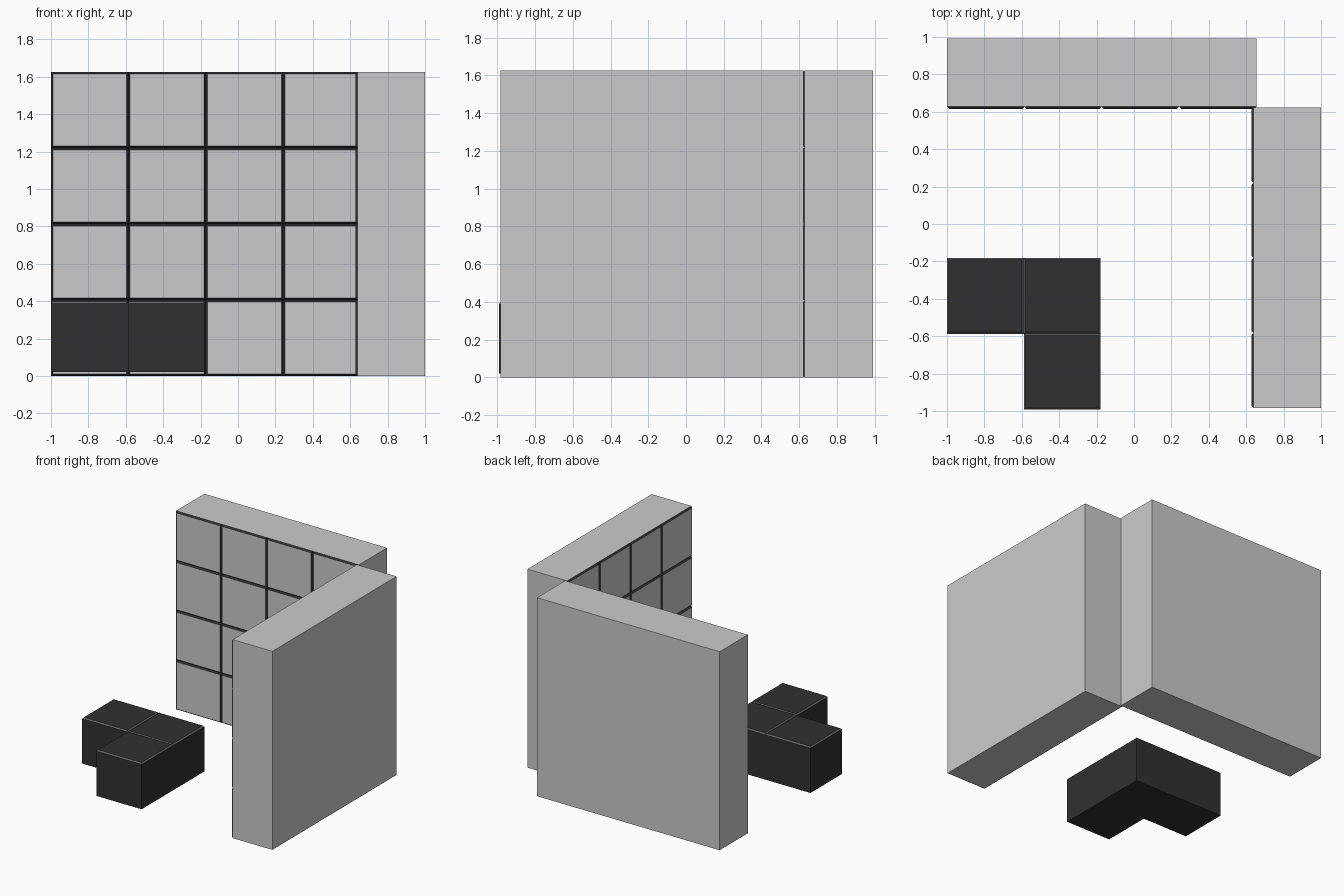
import bpy, bmesh
from mathutils import Vector

if "Cube" in bpy.data.objects:
    bpy.data.objects.remove(bpy.data.objects["Cube"])


def material(name, v):
    m = bpy.data.materials.new(name)
    m.diffuse_color = (v, v, v, 1)
    m.use_nodes = True
    m.node_tree.nodes["Principled BSDF"].inputs["Base Color"].default_value = m.diffuse_color
    return m


GREY = material("pale_grey", 0.8)
BLACK = material("black", 0.03)
EDGE = material("edge_grey", 0.15)


def finish(name, bm, mats=()):
    me = bpy.data.meshes.new(name)
    bm.to_mesh(me)
    bm.free()
    ob = bpy.data.objects.new(name, me)
    bpy.context.collection.objects.link(ob)
    for m in mats:
        me.materials.append(m)
    return ob


def prism(name, outline, z0, z1, mats=()):
    """Extrude a counter-clockwise plan outline from z0 to z1."""
    bm = bmesh.new()
    face = bm.faces.new([bm.verts.new((x, y, z0)) for x, y in outline])
    ext = bmesh.ops.extrude_face_region(bm, geom=[face], use_keep_orig=True)
    top = [g for g in ext["geom"] if isinstance(g, bmesh.types.BMVert)]
    bmesh.ops.translate(bm, verts=top, vec=(0, 0, z1 - z0))
    bmesh.ops.recalc_face_normals(bm, faces=bm.faces)
    return finish(name, bm, mats)


def rect(x0, x1, y0, y1):
    return [(x0, y0), (x1, y0), (x1, y1), (x0, y1)]


def tiles(name, origin, u, v, cells, size, inset, depth, mats):
    """Bevelled tiles on the plane u, v: face is mats[0], bevel is mats[1]."""
    o, u, v = Vector(origin), Vector(u), Vector(v)
    w = u.cross(v)
    bm = bmesh.new()
    for i, j in cells:
        def ring(d, h):
            return [bm.verts.new(o + u * (a * size[0] + s * d) + v * (b * size[1] + t * d) + w * h)
                    for a, b, s, t in ((i, j, 1, 1), (i + 1, j, -1, 1),
                                       (i + 1, j + 1, -1, -1), (i, j + 1, 1, -1))]
        low, high = ring(0, 0), ring(inset, depth)
        bm.faces.new(high)
        for k in range(4):
            n = (k + 1) % 4
            bm.faces.new((low[k], low[n], high[n], high[k])).material_index = 1
    return finish(name, bm, mats)


H = 1.625
grid = [(i, j) for i in range(4) for j in range(4)]

# Back wall and its tiled front
prism("back_wall", rect(-1, 0.655, 0.628, 0.992), 0, H, [GREY])
tiles("back_wall_tiles", (-1, 0.628, 0), (1, 0, 0), (0, 0, 1), grid,
      (1.655 / 4, H / 4), 0.01, 0.012, [GREY, BLACK])

# Right wall and its tiled inner side
prism("right_wall", rect(0.64, 1, -0.984, 0.622), 0, H, [GREY])
tiles("right_wall_tiles", (0.64, 0.622, 0), (0, -1, 0), (0, 0, 1), grid,
      (1.606 / 4, H / 4), 0.01, 0.012, [GREY, BLACK])

# Low L-shaped block with three bevelled tops
X, Y = (-1, -0.589, -0.178), (-0.992, -0.587, -0.182)
prism("floor_block", [(X[1], Y[0]), (X[2], Y[0]), (X[2], Y[1]), (X[2], Y[2]),
                      (X[1], Y[2]), (X[0], Y[2]), (X[0], Y[1]), (X[1], Y[1])],
      0.02, 0.387, [BLACK])
tiles("floor_block_tops", (X[0], Y[0], 0.387), (1, 0, 0), (0, 1, 0),
      [(1, 0), (0, 1), (1, 1)], (0.411, 0.405), 0.009, 0.01, [BLACK, EDGE])
